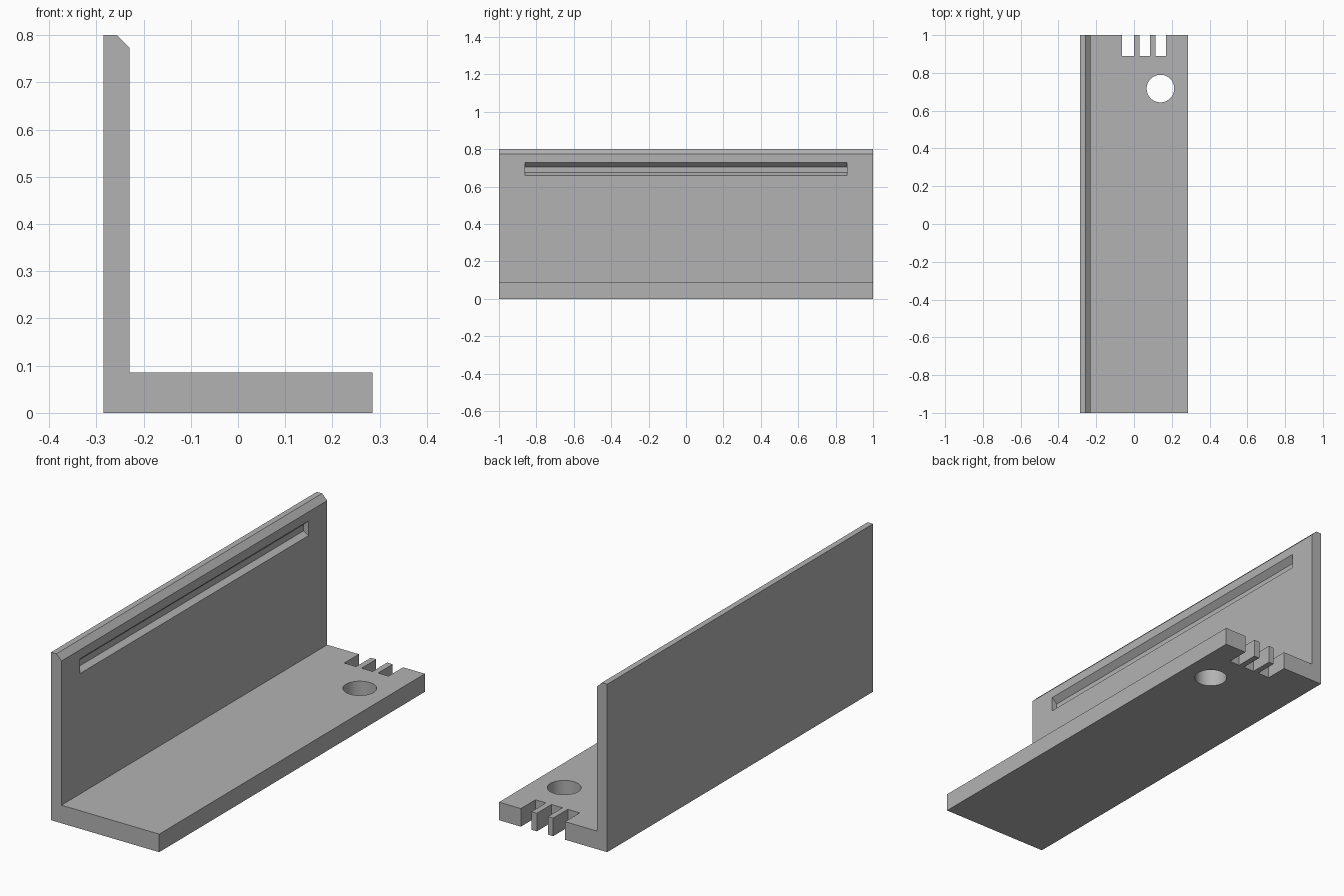
import bpy
import bmesh
from math import cos, sin, tau
from mathutils import Vector

cube = bpy.data.objects.get("Cube")
if cube:
    bpy.data.objects.remove(cube, do_unlink=True)

GREY = (0.45, 0.45, 0.45, 1)
mat = bpy.data.materials.new("grey")
mat.use_nodes = True
mat.diffuse_color = GREY
mat.node_tree.nodes["Principled BSDF"].inputs["Base Color"].default_value = GREY


def prism(name, points, sweep):
    """Sweep a closed outline along a vector into a solid."""
    bm = bmesh.new()
    face = bm.faces.new([bm.verts.new(p) for p in points])
    moved = bmesh.ops.extrude_face_region(bm, geom=[face])["geom"]
    bmesh.ops.translate(bm, vec=Vector(sweep),
                        verts=[v for v in moved if isinstance(v, bmesh.types.BMVert)])
    bmesh.ops.recalc_face_normals(bm, faces=bm.faces)
    mesh = bpy.data.meshes.new(name)
    bm.to_mesh(mesh)
    bm.free()
    mesh.materials.append(mat)
    obj = bpy.data.objects.new(name, mesh)
    bpy.context.collection.objects.link(obj)
    return obj


def cut(target, cutter):
    """Subtract a helper solid, then discard it."""
    cutter.hide_render = True
    mod = target.modifiers.new("cut", "BOOLEAN")
    mod.operation, mod.solver, mod.object = "DIFFERENCE", "EXACT", cutter
    bpy.context.view_layer.objects.active = target
    bpy.ops.object.modifier_apply(modifier=mod.name)
    bpy.data.objects.remove(cutter, do_unlink=True)


# L-shaped bracket: base plate and upright wall with a chamfered top edge
LEFT, INNER, RIGHT, FLOOR, TOP = -0.285, -0.23, 0.285, 0.086, 0.8
outline = [(LEFT, 0), (RIGHT, 0), (RIGHT, FLOOR), (INNER, FLOOR),
           (INNER, TOP - 0.027), (INNER - 0.027, TOP), (LEFT, TOP)]
bracket = prism("angle_bracket", [(x, -1, z) for x, z in outline], (0, 2, 0))

# Long groove with sloping sides in the inner face of the wall
DEEP, OUT = INNER - 0.027, INNER + 0.02
groove = [(OUT, 0.66), (INNER, 0.66), (DEEP, 0.675),
          (DEEP, 0.705), (INNER, 0.73), (OUT, 0.73)]
cut(bracket, prism("groove_cutter", [(x, -0.86, z) for x, z in groove], (0, 1.72, 0)))

# Three open slots in the back edge of the base
for x0, x1 in ((-0.063, 0), (0.028, 0.086), (0.115, 0.17)):
    slot = [(x0, 0.89, -0.1), (x1, 0.89, -0.1), (x1, 1.1, -0.1), (x0, 1.1, -0.1)]
    cut(bracket, prism("slot_cutter", slot, (0, 0, 0.3)))

# Round hole through the base
SIDES = 64
ring = [(0.14 + 0.073 * cos(tau * i / SIDES), 0.717 + 0.073 * sin(tau * i / SIDES), -0.1)
        for i in range(SIDES)]
cut(bracket, prism("hole_cutter", ring, (0, 0, 0.3)))

bpy.ops.object.select_all(action="DESELECT")
bracket.select_set(True)
bpy.context.view_layer.objects.active = bracket
bpy.ops.object.shade_smooth_by_angle()
